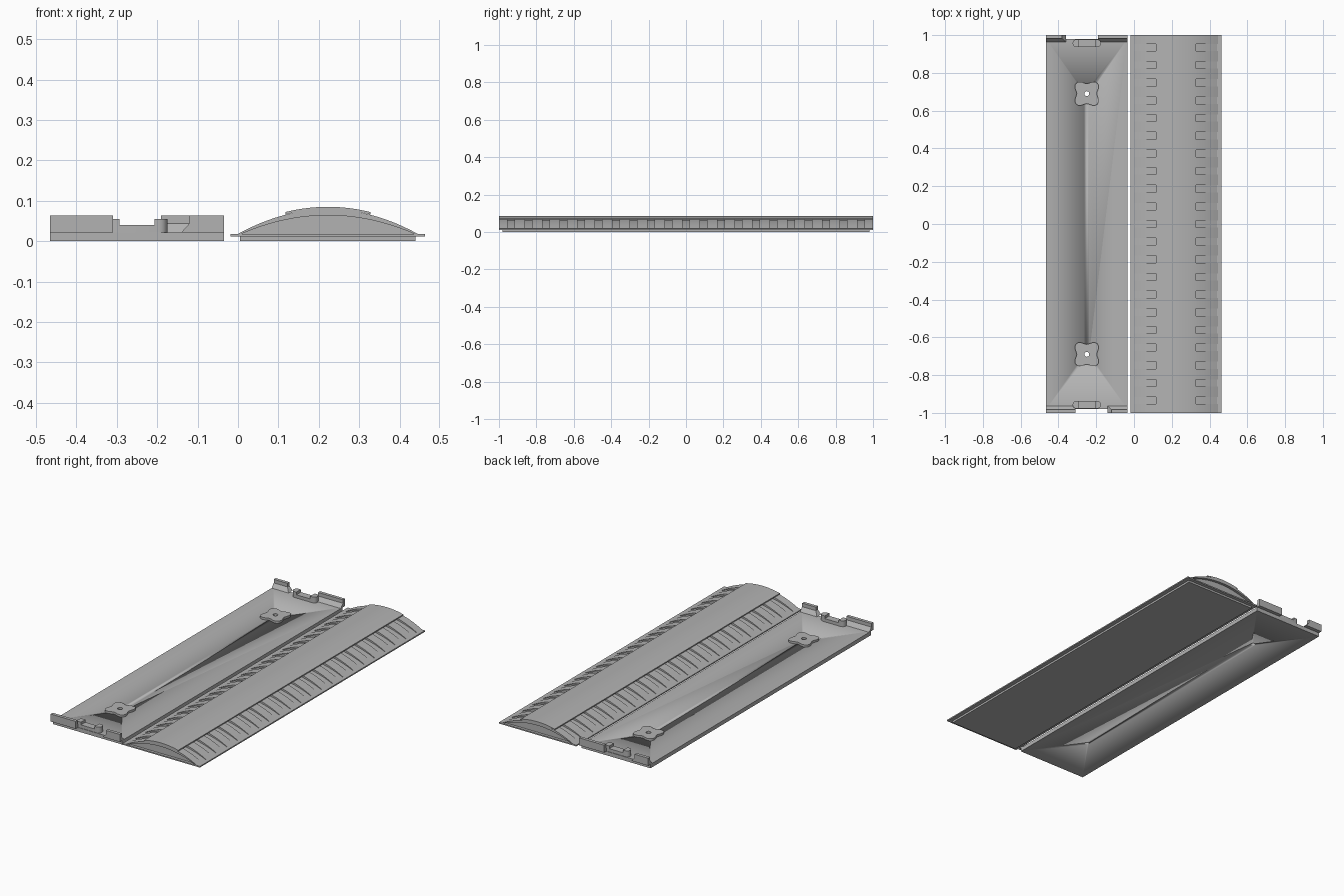
import bpy, bmesh, math
from mathutils import Vector

if "Cube" in bpy.data.objects:
    bpy.data.objects.remove(bpy.data.objects["Cube"])

grey = bpy.data.materials.new("light_grey")
grey.diffuse_color = (0.45, 0.45, 0.45, 1)
grey.use_nodes = True
grey.node_tree.nodes["Principled BSDF"].inputs["Base Color"].default_value = grey.diffuse_color


def finish(name, bm):
    bmesh.ops.recalc_face_normals(bm, faces=bm.faces)
    me = bpy.data.meshes.new(name)
    for f in bm.faces:
        f.smooth = True
    bm.to_mesh(me)
    bm.free()
    me.set_sharp_from_angle(angle=math.radians(30))
    me.materials.append(grey)
    ob = bpy.data.objects.new(name, me)
    bpy.context.collection.objects.link(ob)
    return ob


def prism(bm, pts, offset):
    """Extrude a closed outline of 3D points by an offset."""
    offset = Vector(offset)
    a = [bm.verts.new(p) for p in pts]
    b = [bm.verts.new(Vector(p) + offset) for p in pts]
    bm.faces.new(a)
    bm.faces.new(b[::-1])
    n = len(a)
    for i in range(n):
        bm.faces.new((a[i], b[i], b[(i + 1) % n], a[(i + 1) % n]))


def box(bm, x0, x1, y0, y1, z0, z1):
    prism(bm, [(x0, y0, z0), (x1, y0, z0), (x1, y1, z0), (x0, y1, z0)], (0, 0, z1 - z0))


def arc(x0, x1, base, peak, n=24):
    """Shallow arch as (x, z) points."""
    return [(x0 + (x1 - x0) * i / n, base + (peak - base) * (1 - (2 * i / n - 1) ** 2))
            for i in range(n + 1)]


def along_y(bm, pts, y0, y1):
    prism(bm, [(x, y0, z) for x, z in pts], (0, y1 - y0, 0))


PX = -0.25   # centre line of the mounting plate
FLOOR = 0.022

# mounting plate and screw bosses
bm = bmesh.new()
box(bm, -0.465, -0.035, -0.98, 0.98, 0, FLOOR)
plate = finish("mounting_plate", bm)
holed = [plate]
for y in (-0.69, 0.69):
    bm = bmesh.new()
    pts = []
    for i in range(48):
        t = math.tau * i / 48
        r = 0.066 - 0.013 * math.cos(4 * t)
        pts.append((PX + r * math.cos(t), y + r * math.sin(t), FLOOR - 0.004))
    prism(bm, pts, (0, 0, 0.016))
    holed.append(finish("screw_boss", bm))

# screw holes through plate and bosses
bm = bmesh.new()
for y in (-0.69, 0.69):
    prism(bm, [(PX + 0.013 * math.cos(math.tau * i / 20), y + 0.013 * math.sin(math.tau * i / 20), -0.05)
               for i in range(20)], (0, 0, 0.15))
cutter = finish("hole_cutter", bm)
cutter.hide_render = True
cutter.hide_viewport = True
for ob in holed:
    m = ob.modifiers.new("screw_hole", 'BOOLEAN')
    m.operation = 'DIFFERENCE'
    m.solver = 'EXACT'
    m.object = cutter


def wall(bm, x0, x1, slant):
    """Upright end tab with a flared foot on its inner side."""
    box(bm, x0, x1, -1, -0.982, 0.044, 0.064)
    low = [(x0 - slant, -1, FLOOR), (x1, -1, FLOOR), (x1, -0.963, FLOOR), (x0 - slant, -0.963, FLOOR)]
    top = [(x0, -1, 0.044), (x1, -1, 0.044), (x1, -0.982, 0.044), (x0, -0.982, 0.044)]
    a = [bm.verts.new(p) for p in low]
    b = [bm.verts.new(p) for p in top]
    bm.faces.new(a)
    bm.faces.new(b)
    for i in range(4):
        bm.faces.new((a[i], a[(i + 1) % 4], b[(i + 1) % 4], b[i]))


def stadium(x0, x1, y, r, z, n=10):
    pts = []
    for cx, start in ((x1 - r, -math.pi / 2), (x0 + r, math.pi / 2)):
        for i in range(n + 1):
            t = start + math.pi * i / n
            pts.append((cx + r * math.cos(t), y + r * math.sin(t), z))
    return pts


def half_round(cx, side, y, r, z, n=10):
    pts = [(cx + side * r * math.sin(math.pi * i / n), y - r * math.cos(math.pi * i / n), z)
           for i in range(n + 1)]
    return pts + [(cx - side * 0.012, y + r, z), (cx - side * 0.012, y - r, z)]


# end tabs and clips, the rear set turned half a circle about the plate centre
for end in ("front", "back"):
    tabs = bmesh.new()
    wall(tabs, -0.465, -0.31, 0)
    wall(tabs, -0.12, -0.035, 0.02)
    clip = bmesh.new()
    prism(clip, stadium(PX - 0.075, PX + 0.075, -0.957, 0.02, FLOOR), (0, 0, 0.018))
    for s in (-1, 1):
        prism(clip, half_round(PX + s * 0.055, s, -0.957, 0.02, 0.04), (0, 0, 0.015))
    for name, b in (("tabs", tabs), ("clip", clip)):
        if end == "back":
            for v in b.verts:
                v.co.x, v.co.y = 2 * PX - v.co.x, -v.co.y
        finish(end + "_" + name, b)

# cover: base tray and flange
bm = bmesh.new()
box(bm, 0.005, 0.44, -0.98, 0.98, 0, 0.011)
finish("cover_base", bm)
bm = bmesh.new()
box(bm, -0.018, 0.463, -1, 1, 0.011, 0.018)
finish("cover_flange", bm)

# arched core below the slots
bm = bmesh.new()
along_y(bm, arc(0.004, 0.441, 0.017, 0.066), -0.985, 0.985)
finish("arched_core", bm)

# curved slats separated by slots
bm = bmesh.new()
shell = arc(0, 0.445, 0.018, 0.079) + arc(0.004, 0.441, 0.016, 0.064)[::-1]
PITCH, GAP, COUNT = 0.0935, 0.038, 21
edges = [-1.0]
for i in range(COUNT):
    c = (i - (COUNT - 1) / 2) * PITCH
    edges += [c - GAP / 2, c + GAP / 2]
edges.append(1.0)
for i in range(0, len(edges), 2):
    along_y(bm, shell, edges[i], edges[i + 1])
finish("curved_slats", bm)

# raised ridge cover along the top
bm = bmesh.new()
along_y(bm, arc(0.117, 0.328, 0.072, 0.085) + arc(0.117, 0.328, 0.066, 0.078)[::-1], -1, 1)
finish("ridge_cover", bm)
